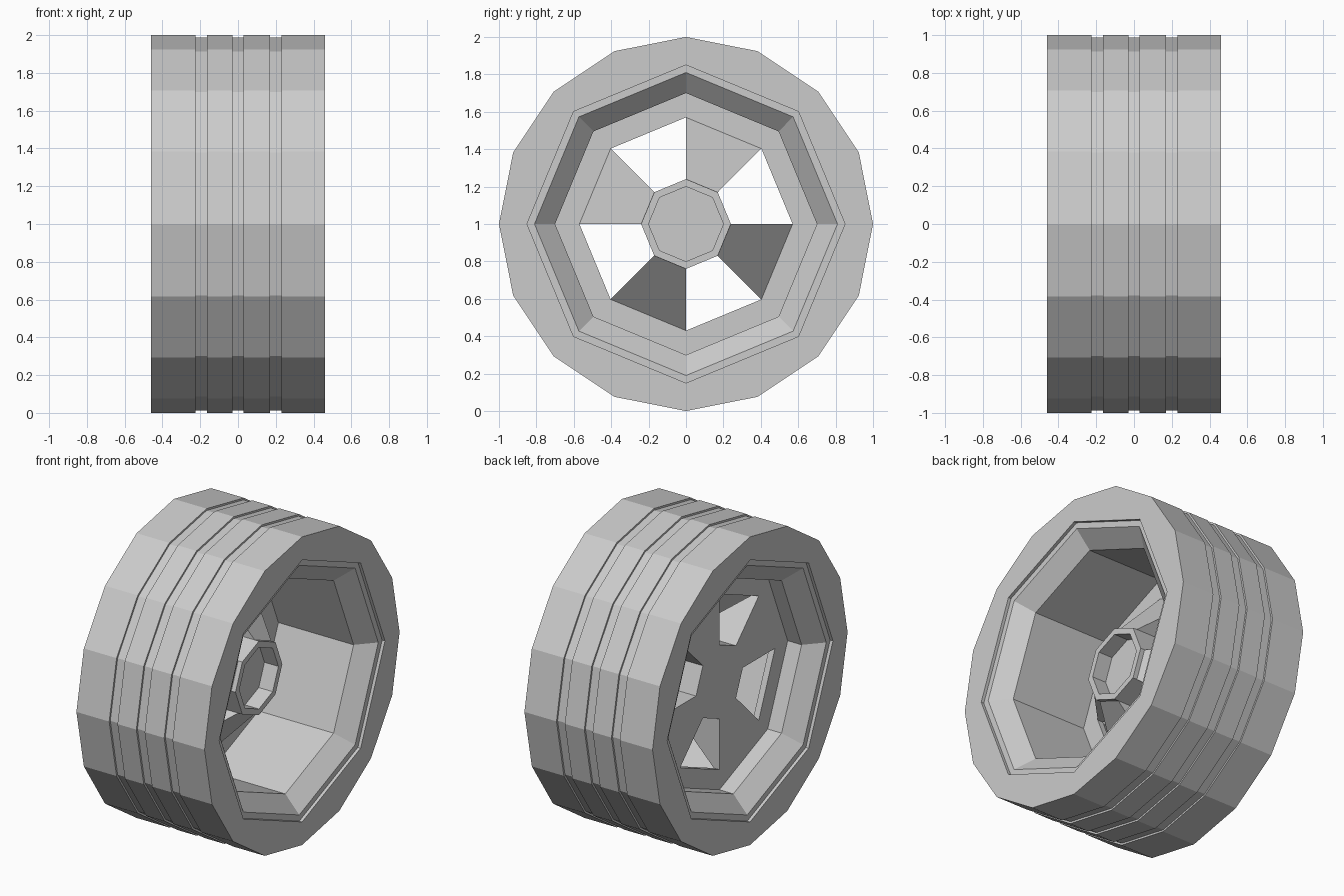
import bpy, bmesh
from math import cos, sin, pi

if "Cube" in bpy.data.objects:
    bpy.data.objects.remove(bpy.data.objects["Cube"])


def ring(bm, n, x, r, octagon=False):
    """Ring of vertices around the x axle; octagon=True flattens 16 points onto 8 sides."""
    out = []
    for i in range(n):
        a = 2 * pi * i / n
        k = r * cos(pi / 8) if octagon and i % 2 else r
        out.append(bm.verts.new((x, k * cos(a), 1 + k * sin(a))))
    return out


def bridge(bm, a, b, keep=lambda i: True):
    n = len(a)
    for i in range(n):
        if keep(i):
            j = (i + 1) % n
            bm.faces.new((a[i], a[j], b[j], b[i]))


def finish(bm, name):
    bmesh.ops.recalc_face_normals(bm, faces=bm.faces[:])
    me = bpy.data.meshes.new(name)
    bm.to_mesh(me)
    bm.free()
    ob = bpy.data.objects.new(name, me)
    bpy.context.collection.objects.link(ob)
    return ob


# Tyre: 16-sided tread with three shallow grooves and an octagonal opening
W, G = 0.46, 0.012
profile = [(-W, 1)]
for c in (-0.195, 0, 0.2):
    profile += [(c - 0.03, 1), (c - 0.03, 1 - G), (c + 0.03, 1 - G), (c + 0.03, 1)]
profile.append((W, 1))
bm = bmesh.new()
rings = [ring(bm, 16, x, r) for x, r in profile]
rings += [ring(bm, 16, W, 0.85, True), ring(bm, 16, -W, 0.85, True)]
for a, b in zip(rings, rings[1:] + rings[:1]):
    bridge(bm, a, b)
finish(bm, "tyre")

# Rim barrel: recessed lip, chamfer and octagonal well on both sides
bm = bmesh.new()
L = 0.44
profile = [(L, 0.85), (L, 0.81), (0.34, 0.70), (-0.34, 0.70), (-L, 0.81), (-L, 0.85)]
rings = [ring(bm, 8, x, r) for x, r in profile]
for a, b in zip(rings, rings[1:] + rings[:1]):
    bridge(bm, a, b)
finish(bm, "rim_barrel")

# Wheel disc: flat back, four wedge spokes rising to the hub, four openings
bm = bmesh.new()
F, B = -0.20, -0.24
spoke = lambda i: i % 2 == 1
hole = lambda i: i % 2 == 0
outer_f, outer_b = ring(bm, 8, F, 0.70), ring(bm, 8, B, 0.70)
inner_f, inner_b = ring(bm, 8, F, 0.57), ring(bm, 8, B, 0.57)
hub_s, hub_b = ring(bm, 8, 0.12, 0.24), ring(bm, 8, B, 0.24)
hub_f = ring(bm, 8, 0.15, 0.24)
cap_f, cap_b = ring(bm, 8, 0.15, 0.20), ring(bm, 8, 0.05, 0.20)
bridge(bm, outer_f, outer_b)
bridge(bm, outer_f, inner_f)
bridge(bm, outer_b, inner_b)
bridge(bm, inner_f, inner_b, hole)
bridge(bm, inner_f, hub_s, spoke)
bridge(bm, inner_b, hub_b, spoke)
bridge(bm, hub_s, hub_b, hole)
for i in range(8):
    bm.faces.new((inner_f[i], hub_s[i], hub_b[i], inner_b[i]))
# Hub with recessed centre
bridge(bm, hub_s, hub_f)
bridge(bm, hub_f, cap_f)
bridge(bm, cap_f, cap_b)
bm.faces.new(cap_b)
bm.faces.new(hub_b)
finish(bm, "wheel_disc")
